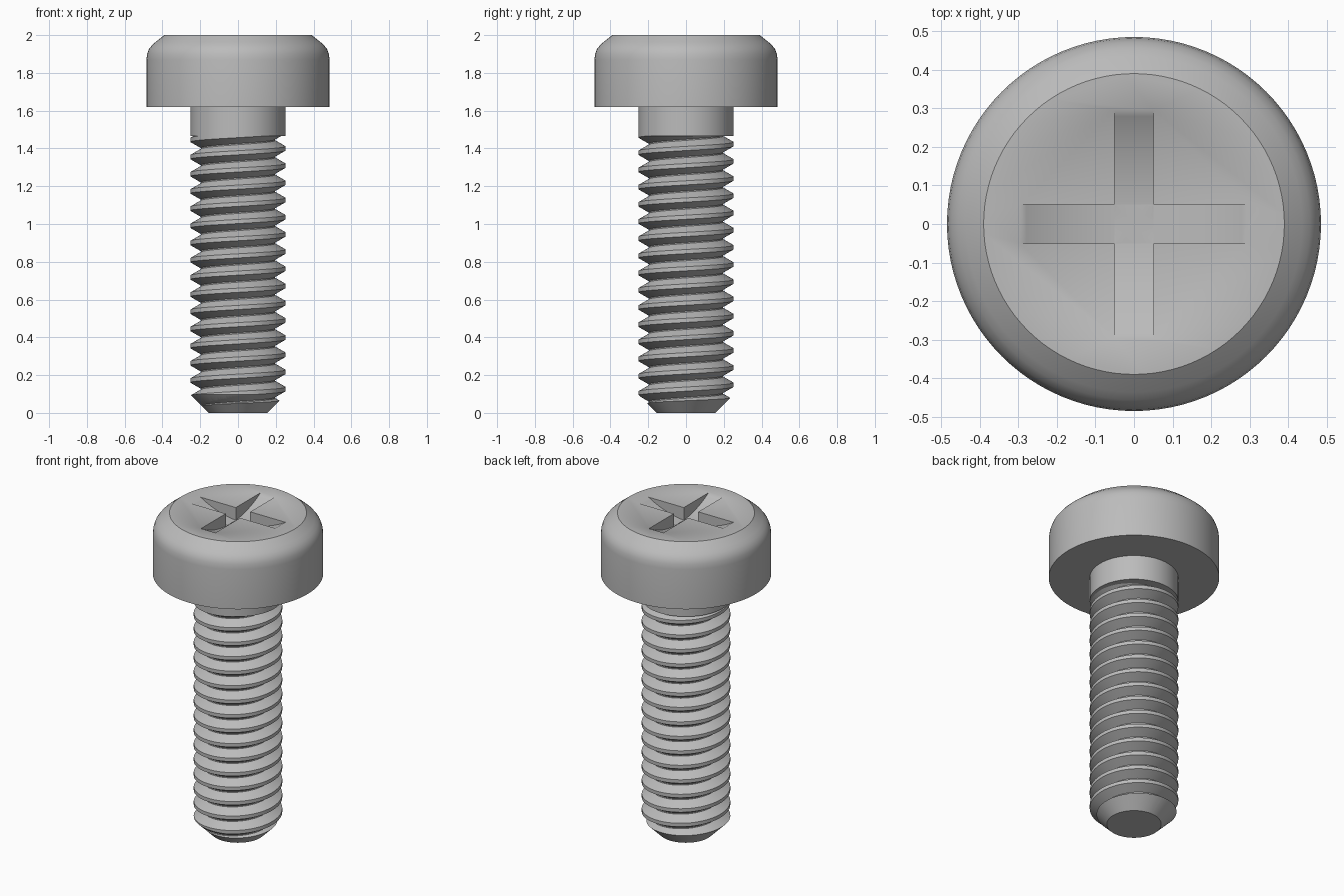
import bpy, bmesh, math
from mathutils import Vector

if "Cube" in bpy.data.objects:
    bpy.data.objects.remove(bpy.data.objects["Cube"], do_unlink=True)

SIDES = 96
SHANK_R, ROOT_R = 0.252, 0.197
PITCH, GROOVE = 0.091, 0.069
THREAD_TOP, HEAD_BASE, TOP = 1.465, 1.62, 2.0

steel = bpy.data.materials.new("plain_steel")
steel.use_nodes = True
GREY = (0.5, 0.5, 0.5, 1)
steel.diffuse_color = GREY
steel.node_tree.nodes["Principled BSDF"].inputs["Base Color"].default_value = GREY


def finish(bm, name):
    """Turn a bmesh into a named steel object."""
    bmesh.ops.recalc_face_normals(bm, faces=bm.faces)
    mesh = bpy.data.meshes.new(name)
    bm.to_mesh(mesh)
    bm.free()
    mesh.materials.append(steel)
    obj = bpy.data.objects.new(name, mesh)
    bpy.context.collection.objects.link(obj)
    return obj


def lathe(name, profile):
    """Closed solid turned around z from (radius, height) points."""
    bm = bmesh.new()
    rings = [[bm.verts.new((r * math.cos(a), r * math.sin(a), z))
              for a in (math.tau * i / SIDES for i in range(SIDES))]
             for r, z in profile]
    for low, high in zip(rings, rings[1:]):
        for i in range(SIDES):
            j = (i + 1) % SIDES
            bm.faces.new((low[i], low[j], high[j], high[i]))
    bm.faces.new(rings[0])
    bm.faces.new(rings[-1])
    return finish(bm, name)


def boolean(obj, other, operation):
    """Apply a boolean and discard the helper."""
    mod = obj.modifiers.new("cut", "BOOLEAN")
    mod.operation, mod.object, mod.solver = operation, other, "EXACT"
    bpy.context.view_layer.objects.active = obj
    bpy.ops.object.modifier_apply(modifier=mod.name)
    bpy.data.objects.remove(other, do_unlink=True)


def smooth(obj, angle):
    bpy.ops.object.select_all(action="DESELECT")
    obj.select_set(True)
    bpy.context.view_layer.objects.active = obj
    bpy.ops.object.shade_smooth_by_angle(angle=math.radians(angle))


# Head with a rounded shoulder
head = lathe("head", [(0.485, HEAD_BASE), (0.485, 1.87), (0.481, 1.90),
                      (0.472, 1.925), (0.456, 1.946), (0.436, 1.964),
                      (0.39, TOP)])

# Cross recess: two thin discs give arms with dished floors
HALF, DEPTH, WIDTH = 0.295, 0.082, 0.1
disc_r = (HALF ** 2 + DEPTH ** 2) / (2 * DEPTH)
for turn in (0, math.pi / 2):
    bm = bmesh.new()
    bmesh.ops.create_cone(bm, cap_ends=True, segments=160, radius1=disc_r,
                          radius2=disc_r, depth=WIDTH)
    cutter = finish(bm, "recess_cutter")
    cutter.rotation_euler = (math.pi / 2, 0, turn)
    cutter.location.z = TOP - DEPTH + disc_r
    cutter.hide_render = True
    bpy.context.view_layer.update()
    boolean(head, cutter, "DIFFERENCE")

# Plain shank under the head
shank = lathe("shank", [(SHANK_R, THREAD_TOP), (SHANK_R, HEAD_BASE + 0.01)])

# Right-handed helical thread, overlong then trimmed flat at both ends
TURNS, START = 20, 1.40 - 17 * PITCH
section = [(SHANK_R, -GROOVE / 2), (ROOT_R, -0.003),
           (ROOT_R, 0.003), (SHANK_R, GROOVE / 2)]
bm = bmesh.new()
cols = []
for i in range(TURNS * SIDES + 1):
    a = math.pi + math.tau * i / SIDES
    z = START + PITCH * i / SIDES
    cols.append([bm.verts.new((r * math.cos(a), r * math.sin(a), z + dz))
                 for r, dz in section])
for i in range(TURNS * SIDES):
    left, right = list(cols[i]), list(cols[i + 1])
    if i + 1 + SIDES < len(cols):
        # the crest joins this groove to the one a turn above
        left.append(cols[i + SIDES][0])
        right.append(cols[i + 1 + SIDES][0])
    for k in range(len(left) - 1):
        bm.faces.new((left[k], right[k], right[k + 1], left[k + 1]))
for height, side in ((0.0, -1), (THREAD_TOP, 1)):
    bmesh.ops.bisect_plane(bm, geom=bm.verts[:] + bm.edges[:] + bm.faces[:],
                           plane_co=Vector((0, 0, height)),
                           plane_no=Vector((0, 0, side)), clear_outer=True)
bmesh.ops.holes_fill(bm, edges=[e for e in bm.edges if e.is_boundary], sides=0)
thread = finish(bm, "thread")

# Tapered tip
envelope = lathe("tip_envelope", [(0.145, -0.01), (0.27, 0.115),
                                  (0.27, THREAD_TOP + 0.1)])
envelope.hide_render = True
boolean(thread, envelope, "INTERSECT")

smooth(head, 34)
smooth(shank, 30)
smooth(thread, 30)
